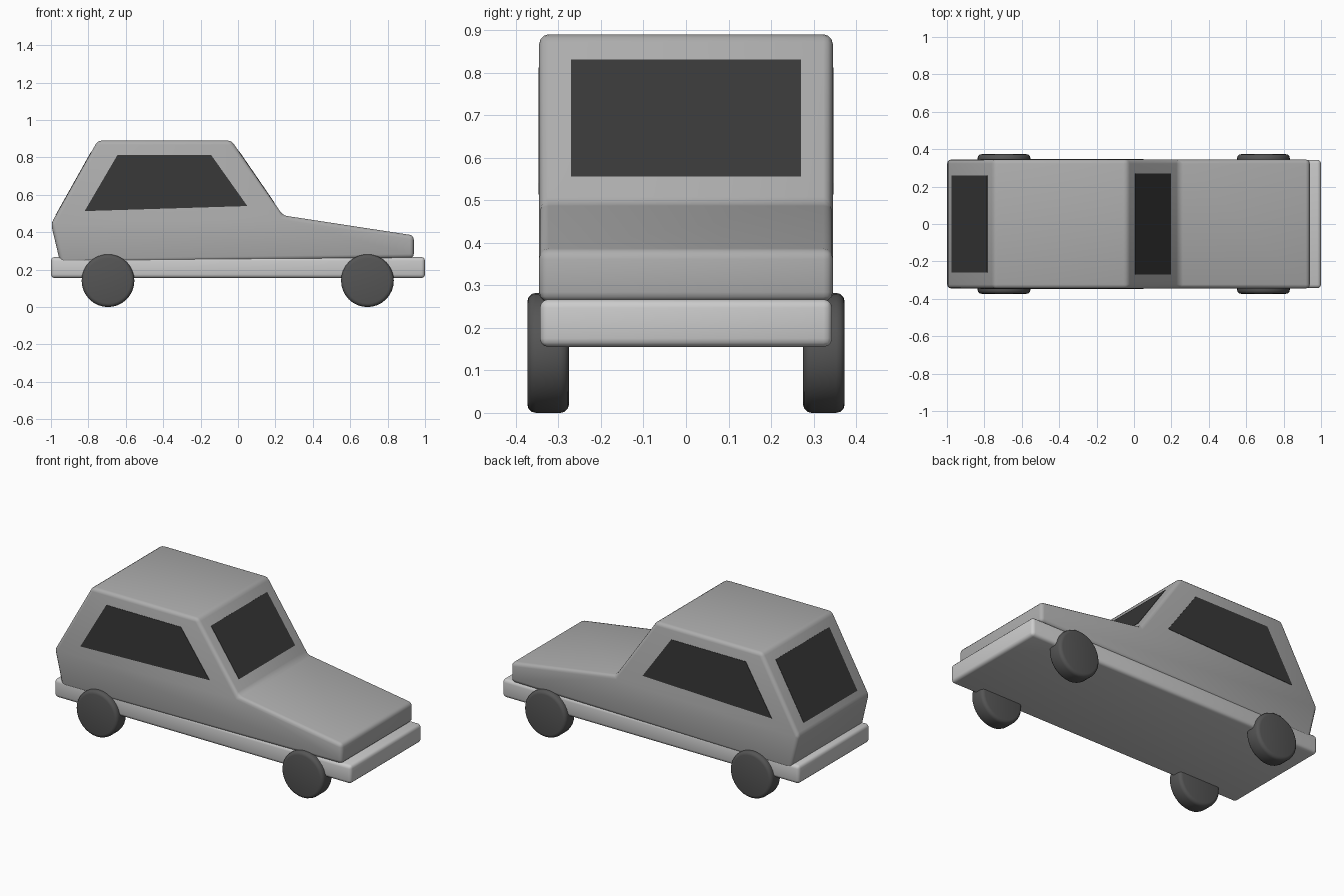
import bpy, bmesh
from math import pi
from mathutils import Vector, Matrix

if "Cube" in bpy.data.objects:
    bpy.data.objects.remove(bpy.data.objects["Cube"])


def material(name, v):
    m = bpy.data.materials.new(name)
    m.diffuse_color = (v, v, v, 1)
    m.use_nodes = True
    m.node_tree.nodes["Principled BSDF"].inputs["Base Color"].default_value = m.diffuse_color
    return m


PAINT = material("paint", 0.42)
TRIM = material("trim", 0.8)
RUBBER = material("rubber", 0.09)
GLASS = material("glass", 0.04)


def finish(name, bm, mat, bevel=0, segments=3, angle=60):
    bmesh.ops.recalc_face_normals(bm, faces=bm.faces)
    mesh = bpy.data.meshes.new(name)
    bm.to_mesh(mesh)
    bm.free()
    ob = bpy.data.objects.new(name, mesh)
    bpy.context.collection.objects.link(ob)
    mesh.materials.append(mat)
    if bevel:
        mod = ob.modifiers.new("bevel", "BEVEL")
        mod.width, mod.segments = bevel, segments
        mod.limit_method, mod.angle_limit = "ANGLE", angle * pi / 180
        for p in mesh.polygons:
            p.use_smooth = True
    return ob


def prism(name, points, offset, mat, **kw):
    """Extrude a planar loop of 3D points along offset."""
    bm = bmesh.new()
    face = bm.faces.new([bm.verts.new(p) for p in points])
    new = bmesh.ops.extrude_face_region(bm, geom=[face])["geom"]
    bmesh.ops.translate(bm, vec=offset,
                        verts=[g for g in new if isinstance(g, bmesh.types.BMVert)])
    # the starting face stays as the closing cap
    if face not in bm.faces:
        bm.faces.new(face.verts)
    bmesh.ops.holes_fill(bm, edges=bm.edges)
    return finish(name, bm, mat, **kw)


# Body shell from its side profile
profile = [(-0.95, 0.235), (0.94, 0.262), (0.94, 0.383), (0.24, 0.49),
           (-0.035, 0.89), (-0.75, 0.89), (-1.0, 0.445)]
prism("body", [(x, -0.345, z) for x, z in profile], (0, 0.69, 0), PAINT,
      bevel=0.022, angle=20)

# Lower chassis and bumper slab
bm = bmesh.new()
bmesh.ops.create_cube(bm, size=1, matrix=Matrix.Translation((0, 0, 0.211))
                      @ Matrix.Diagonal((2.0, 0.687, 0.112, 1)))
finish("chassis", bm, TRIM, bevel=0.02)

# Side windows
side = [(-0.82, 0.513), (0.05, 0.54), (-0.143, 0.812), (-0.645, 0.812)]
for s, label in ((-1, "near"), (1, "far")):
    prism(label + "_side_window", [(x, s * 0.34, z) for x, z in side],
          (0, s * 0.007, 0), GLASS)


# Sloped glass: lower and upper edge points, half width
def slope_window(name, low, high, half, out):
    (x0, z0), (x1, z1) = low, high
    n = Vector((z1 - z0, 0, x0 - x1)).normalized() * out
    pts = [Vector(p) - n * 0.006 for p in
           ((x0, -half, z0), (x0, half, z0), (x1, half, z1), (x1, -half, z1))]
    prism(name, pts, n * 0.008, GLASS)


slope_window("windscreen", (0.195, 0.555), (0.006, 0.83), 0.27, 1)
slope_window("rear_window", (-0.973, 0.492), (-0.784, 0.829), 0.258, -1)

# Wheels
for x, end in ((-0.695, "rear"), (0.692, "front")):
    for s, label in ((-1, "near"), (1, "far")):
        bm = bmesh.new()
        bmesh.ops.create_cone(bm, cap_ends=True, segments=32, radius1=0.141,
                              radius2=0.141, depth=0.098,
                              matrix=Matrix.Translation((x, s * 0.324, 0.141))
                              @ Matrix.Rotation(pi / 2, 4, "X"))
        finish(f"{end}_wheel_{label}", bm, RUBBER, bevel=0.02)
